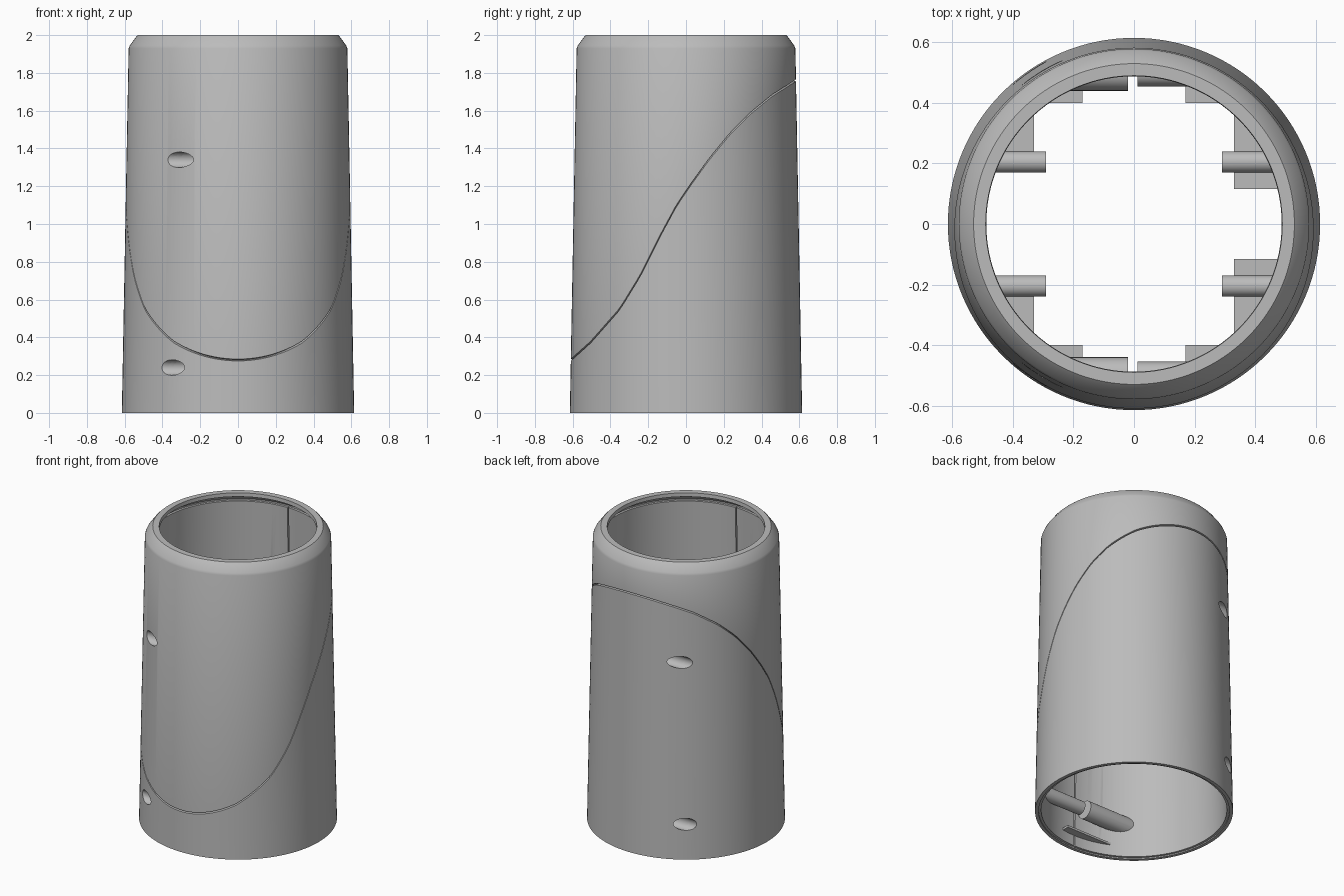
import bpy, bmesh, math
from mathutils import Matrix

if "Cube" in bpy.data.objects:
    bpy.data.objects.remove(bpy.data.objects["Cube"])

grey = bpy.data.materials.new("plain_grey")
grey.use_nodes = True
grey.diffuse_color = (0.5, 0.5, 0.5, 1)
grey.node_tree.nodes["Principled BSDF"].inputs["Base Color"].default_value = (0.5, 0.5, 0.5, 1)

SEGS = 128
SEAM = [(-1, .28), (-.83, .375), (-.58, .55), (-.4, .73), (-.228, .94), (-.083, 1.1),
        (.05, 1.215), (.21, 1.345), (.4, 1.48), (.57, 1.58), (.78, 1.68), (1, 1.76)]


def outer(z):
    """Radius of the tapered outside at a height."""
    return 0.615 - 0.0185 * z


def seam(a):
    """Height of the wavy dividing line at an angle."""
    u = math.sin(a)
    for (u0, z0), (u1, z1) in zip(SEAM, SEAM[1:]):
        if u <= u1:
            return z0 + (z1 - z0) * (u - u0) / (u1 - u0)
    return SEAM[-1][1]


def add_object(name, bm):
    bmesh.ops.recalc_face_normals(bm, faces=bm.faces)
    mesh = bpy.data.meshes.new(name)
    bm.to_mesh(mesh)
    bm.free()
    ob = bpy.data.objects.new(name, mesh)
    bpy.context.collection.objects.link(ob)
    mesh.materials.append(grey)
    return ob


def revolve(name, profile, start=0.0, end=2 * math.pi, full=True, segs=SEGS):
    """Sweep a closed (radius, height) profile, which may vary with the angle."""
    bm = bmesh.new()
    rings = []
    for i in range(segs if full else segs + 1):
        a = start + (end - start) * i / segs
        rings.append([bm.verts.new((r * math.cos(a), r * math.sin(a), z)) for r, z in profile(a)])
    for i in range(segs):
        p, q = rings[i], rings[(i + 1) % len(rings)]
        for j in range(len(p)):
            k = (j + 1) % len(p)
            bm.faces.new((p[j], q[j], q[k], p[k]))
    if not full:
        bm.faces.new(rings[0])
        bm.faces.new(rings[-1])
    return add_object(name, bm)


def rod(name, x0, x1, y, z, r):
    """Cylinder lying along x."""
    bm = bmesh.new()
    m = Matrix.Translation(((x0 + x1) / 2, y, z)) @ Matrix.Rotation(math.pi / 2, 4, 'Y')
    bmesh.ops.create_cone(bm, cap_ends=True, segments=32, radius1=r, radius2=r,
                          depth=abs(x1 - x0), matrix=m)
    return add_object(name, bm)


def box(name, x0, x1, y0, y1, z0, z1):
    bm = bmesh.new()
    m = Matrix.Translation(((x0 + x1) / 2, (y0 + y1) / 2, (z0 + z1) / 2))
    m = m @ Matrix.Diagonal((abs(x1 - x0), abs(y1 - y0), z1 - z0, 1))
    bmesh.ops.create_cube(bm, size=1, matrix=m)
    return add_object(name, bm)


def boolean(ob, other, operation):
    mod = ob.modifiers.new("cut", 'BOOLEAN')
    mod.operation, mod.object, mod.solver = operation, other, 'EXACT'
    bpy.context.view_layer.objects.active = ob
    bpy.ops.object.modifier_apply(modifier=mod.name)


# Two outer skins meeting in a shallow groove
WALL, GROOVE = 0.022, 0.005


def lower_profile(a):
    s = seam(a)
    return [(outer(0) - WALL, 0), (outer(0), 0), (outer(s), s - GROOVE), (outer(s) - WALL, s)]


def upper_profile(a):
    s = seam(a)
    return [(outer(s) - WALL, s), (outer(s), s + GROOVE), (.579, 1.93), (.573, 1.945),
            (.54, 1.99), (.53, 2), (.49, 2), (.488, 1.975), (.53, 1.955), (outer(1.93) - WALL, 1.93)]


shells = [revolve("lower_skin", lower_profile), revolve("upper_skin", upper_profile)]

# Two half liners with a narrow gap at the middle
gap = 0.008
for name, start in (("left_liner", -math.pi / 2), ("right_liner", math.pi / 2)):
    shells.append(revolve(
        name, lambda a: [(outer(0) - .02, .008), (outer(0) - .038, .008),
                         (outer(1.92) - .038, 1.92), (outer(1.92) - .02, 1.92)],
        start + gap, start + math.pi - gap, False, SEGS // 2))

# Fittings inside, trimmed to the wall
core = revolve("core_helper", lambda a: [(.0001, .01), (outer(0) - .01, .01),
                                         (outer(1.9) - .01, 1.9), (.0001, 1.9)])
core.hide_render = True
inner, sockets = [], []
for side, word in ((-1, "front"), (1, "back")):
    for z, level in ((.24, "lower"), (1.34, "upper")):
        sockets.append(rod(f"{word}_{level}_screw_socket", -.5, -.02, side * .5, z, .06))
        inner.append(rod(f"{word}_{level}_screw_post", .012, .5, side * .5, z, .045))
    inner.append(box(f"{word}_lower_ledge", -.25, .1, side * .52, side * .6, .08, .095))
    for sx, hand in ((-1, "right"), (1, "left")):
        tag = f"{word}_{hand}"
        inner.append(rod(f"{tag}_peg", sx * .29, sx * .58, side * .205, 1.0, .035))
        inner.append(box(f"{tag}_side_shelf", sx * .33, sx * .58, side * .2, side * .41, .98, 1.0))
        inner.append(box(f"{tag}_end_shelf", sx * .17, sx * .45, side * .4, side * .58, .98, 1.0))
    inner.append(box(f"{word}_catch", .33, .58, side * .115, side * .175, .97, 1.0))

for ob in inner + sockets:
    boolean(ob, core, 'INTERSECT')

# Screw holes bored from the right side
for y in (-.5, .5):
    for z in (.24, 1.34):
        cutter = rod("hole_cutter", -.6, -.1, y, z, .041)
        cutter.hide_render = True
        for ob in shells + sockets:
            if ob.name == "left_liner":
                continue
            boolean(ob, cutter, 'DIFFERENCE')
        bpy.data.objects.remove(cutter)
bpy.data.objects.remove(core)

# Smooth curves, sharp edges
bpy.ops.object.select_all(action='DESELECT')
for ob in shells + inner + sockets:
    ob.select_set(True)
bpy.context.view_layer.objects.active = shells[0]
bpy.ops.object.shade_smooth_by_angle(angle=math.radians(25))
